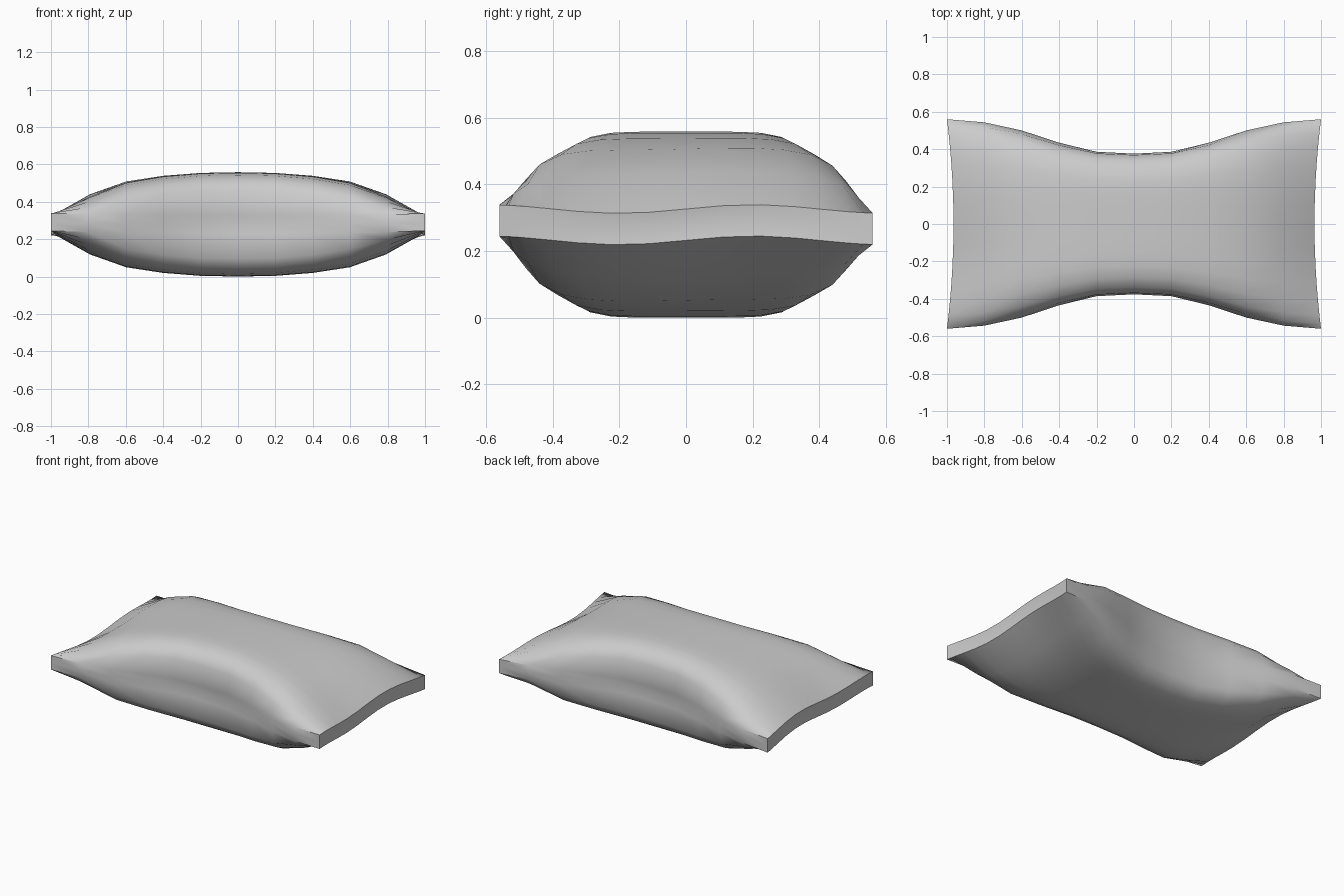
import bpy, bmesh, math

if "Cube" in bpy.data.objects:
    bpy.data.objects.remove(bpy.data.objects["Cube"])

# half width and crown height (above the seam band) at x = 0, .2, .4, .6, .8, 1
WIDTH = [0.388, 0.397, 0.443, 0.505, 0.545, 0.56]
CROWN = [0.232, 0.228, 0.212, 0.180, 0.108, 0.0]
SIDE_POWER = [0.40, 0.40, 0.45, 0.55, 0.75, 1.0]
MID, BAND = 0.284, 0.047
half_v = [0, 0.2, 0.4, 0.58, 0.74, 0.87, 0.95, 1.0]
V = [-v for v in reversed(half_v[1:])] + half_v
N, M = 11, len(V)


def point(i, j, side):
    """Pillow point: side +1 top, -1 bottom, 0 pinched seam."""
    k = abs(i - 5)
    u, v = (i - 5) / 5, V[j]
    x = u * (1 - 0.035 * abs(u) ** 4 * (1 - v * v))
    y = WIDTH[k] * v
    z = MID + 0.013 * math.sin(1.4 * math.pi * v) * abs(u) ** 3
    z += side * (BAND + CROWN[k] * (1 - v ** 6) ** SIDE_POWER[k])
    middle = (1 - u * u) ** 2
    if abs(v) == 1:
        # long seams tuck inward at the middle
        y -= math.copysign((0.012 if side else 0.024) * middle, v)
    if side == 0 and k == 5:
        x -= math.copysign(0.008 * (1 - v * v), u)
    return (x, y, z)


bm = bmesh.new()
top = [[bm.verts.new(point(i, j, 1)) for j in range(M)] for i in range(N)]
bottom = [[bm.verts.new(point(i, j, -1)) for j in range(M)] for i in range(N)]

# puffed upper and lower panels
for i in range(N - 1):
    for j in range(M - 1):
        for g in (top, bottom):
            bm.faces.new((g[i][j], g[i + 1][j], g[i + 1][j + 1], g[i][j + 1]))

# narrow band joining the panels all round
ring = [(i, 0) for i in range(N - 1)] + [(N - 1, j) for j in range(M - 1)]
ring += [(i, M - 1) for i in range(N - 1, 0, -1)] + [(0, j) for j in range(M - 1, 0, -1)]
seam = [bm.verts.new(point(i, j, 0)) for i, j in ring]
for n, (i, j) in enumerate(ring):
    m = (n + 1) % len(ring)
    a, b = ring[m]
    bm.faces.new((top[i][j], top[a][b], seam[m], seam[n]))
    bm.faces.new((seam[n], seam[m], bottom[a][b], bottom[i][j]))

bmesh.ops.recalc_face_normals(bm, faces=bm.faces)
low = min(v.co.z for v in bm.verts)
bmesh.ops.translate(bm, verts=bm.verts, vec=(0, 0, -low))
mesh = bpy.data.meshes.new("pillow")
bm.to_mesh(mesh)
bm.free()
pillow = bpy.data.objects.new("pillow", mesh)
bpy.context.collection.objects.link(pillow)
bpy.context.view_layer.objects.active = pillow
pillow.select_set(True)
bpy.ops.object.shade_smooth_by_angle(angle=math.radians(40))
